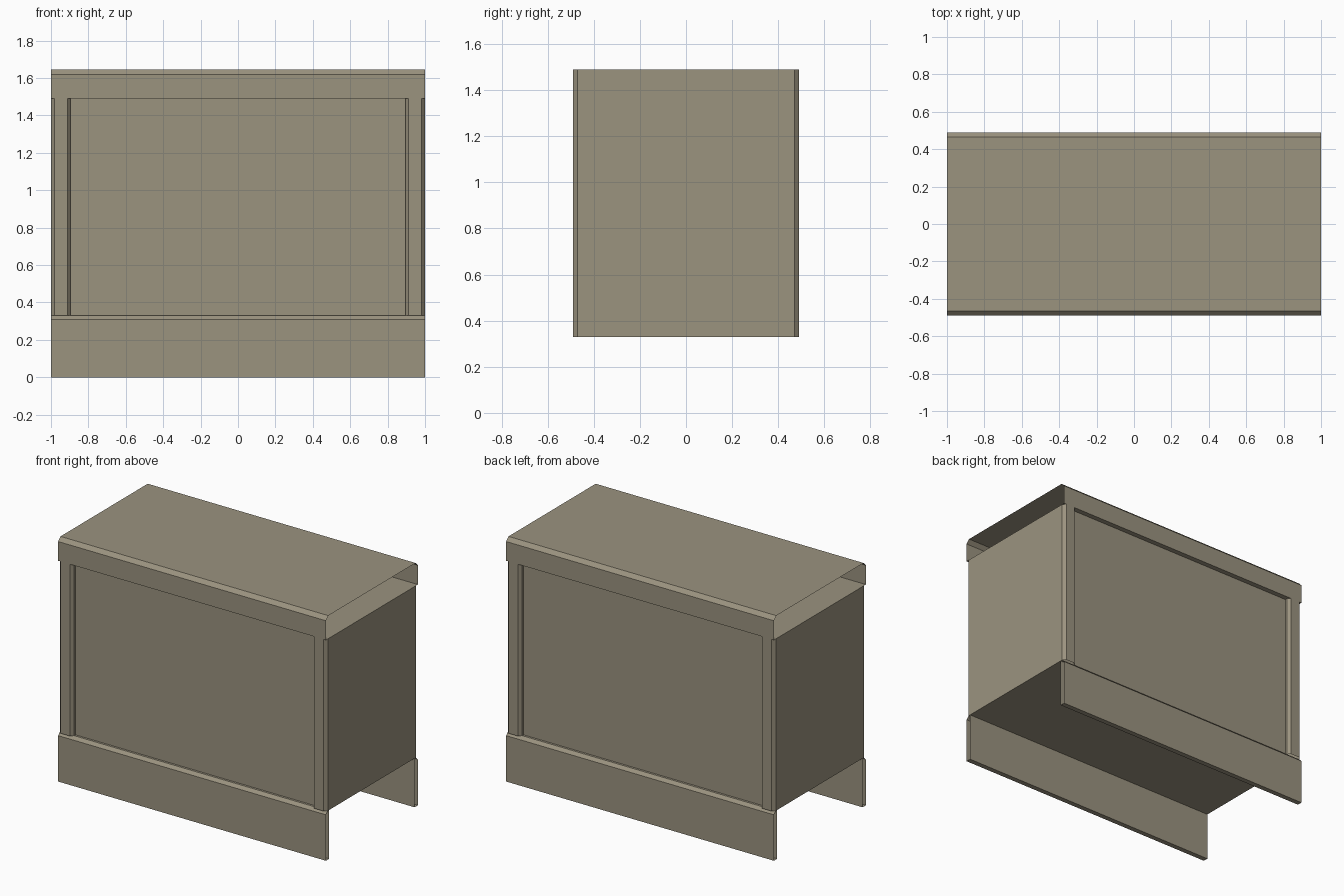
import bpy, bmesh
from mathutils import Vector

if "Cube" in bpy.data.objects:
    bpy.data.objects.remove(bpy.data.objects["Cube"])

stone = bpy.data.materials.new("warm_grey_stone")
stone.diffuse_color = (0.328, 0.292, 0.213, 1)
stone.use_nodes = True
stone.node_tree.nodes["Principled BSDF"].inputs["Base Color"].default_value = stone.diffuse_color

Z0, Z1 = 0.33, 1.49      # bottom and top of the body
Y_OUT, Y_IN = 0.49, 0.455  # outer trim face and recessed panel face


def sweep(name, profile, direction, closed=False, outward=None):
    """Extrude a 3D outline along a vector into a sheet with open ends."""
    bm = bmesh.new()
    d = Vector(direction)
    a = [bm.verts.new(p) for p in profile]
    b = [bm.verts.new(Vector(p) + d) for p in profile]
    n = len(profile)
    for i in range(n if closed else n - 1):
        j = (i + 1) % n
        bm.faces.new((a[i], a[j], b[j], b[i]))
    bmesh.ops.recalc_face_normals(bm, faces=bm.faces)
    bm.normal_update()
    # Turn the sheet so that its chosen face looks outward
    if outward is not None:
        index, way = outward
        bm.faces.ensure_lookup_table()
        if bm.faces[index].normal.dot(Vector(way)) < 0:
            bmesh.ops.reverse_faces(bm, faces=bm.faces)
    mesh = bpy.data.meshes.new(name)
    bm.to_mesh(mesh)
    bm.free()
    mesh.materials.append(stone)
    obj = bpy.data.objects.new(name, mesh)
    bpy.context.collection.objects.link(obj)
    return obj


# Top cap: hollow bevelled slab, open at both ends
cap = [(-1, -Y_OUT, Z1), (-1, -Y_OUT, 1.62), (-1, -0.465, 1.645),
       (-1, 0.465, 1.645), (-1, Y_OUT, 1.62), (-1, Y_OUT, Z1)]
sweep("top_cap", cap, (2, 0, 0), closed=True, outward=(0, (0, -1, 0)))

# Floor of the body
sweep("floor", [(-1, -Y_IN, Z0), (-1, Y_IN, Z0)], (2, 0, 0),
      outward=(0, (0, 0, -1)))

for s, side in ((-1, "front"), (1, "back")):
    # Skirting board with bevelled top, open at both ends
    board = [(-1, s * Y_OUT, 0), (-1, s * Y_OUT, 0.31), (-1, s * 0.47, Z0),
             (-1, s * Y_IN, Z0), (-1, s * Y_IN, 0)]
    sweep(side + "_base_board", board, (2, 0, 0), closed=True,
          outward=(0, (0, s, 0)))

    # Recessed panel between the posts
    sweep(side + "_panel", [(-0.895, s * Y_IN, Z0), (0.895, s * Y_IN, Z0)],
          (0, 0, Z1 - Z0), outward=(0, (0, s, 0)))

    # Chamfered corner posts
    for m, hand in ((-1, "left"), (1, "right")):
        post = [(m * x, s * y, Z0) for x, y in
                ((1, Y_IN), (1, 0.47), (0.982, Y_OUT),
                 (0.912, Y_OUT), (0.895, 0.47), (0.895, Y_IN))]
        sweep(f"{side}_{hand}_post", post, (0, 0, Z1 - Z0),
              outward=(2, (0, s, 0)))

# Plain end walls
for m, hand in ((-1, "left"), (1, "right")):
    sweep(hand + "_end_wall", [(m, -Y_IN, Z0), (m, Y_IN, Z0)],
          (0, 0, Z1 - Z0), outward=(0, (m, 0, 0)))
